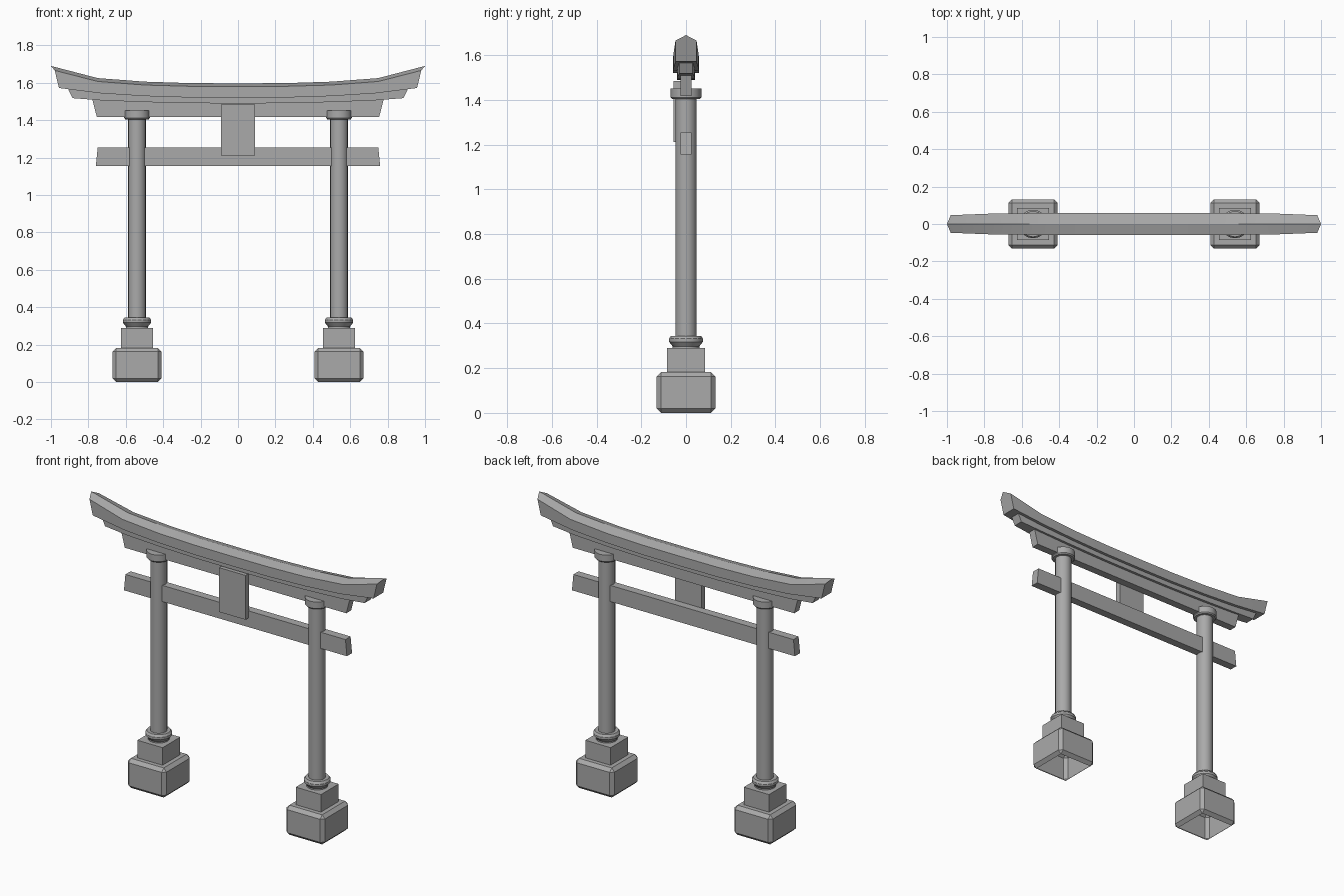
import bpy, bmesh, math

cube = bpy.data.objects.get("Cube")
if cube:
    bpy.data.objects.remove(cube, do_unlink=True)

stone = bpy.data.materials.new("stone_grey")
stone.use_nodes = True
GREY = (0.4, 0.4, 0.4, 1)
stone.diffuse_color = GREY
stone.node_tree.nodes["Principled BSDF"].inputs["Base Color"].default_value = GREY


def finish(name, bm, smooth=False):
    bmesh.ops.recalc_face_normals(bm, faces=bm.faces)
    mesh = bpy.data.meshes.new(name)
    bm.to_mesh(mesh)
    bm.free()
    mesh.materials.append(stone)
    obj = bpy.data.objects.new(name, mesh)
    bpy.context.collection.objects.link(obj)
    if smooth:
        bpy.ops.object.select_all(action='DESELECT')
        obj.select_set(True)
        bpy.context.view_layer.objects.active = obj
        bpy.ops.object.shade_smooth_by_angle(angle=math.radians(30))
    return obj


def loft(name, rings, smooth=False, caps=True):
    """Skin a series of closed rings of points."""
    bm = bmesh.new()
    rows = [[bm.verts.new(p) for p in ring] for ring in rings]
    n = len(rows[0])
    for a, b in zip(rows, rows[1:]):
        for i in range(n):
            j = (i + 1) % n
            bm.faces.new((a[i], a[j], b[j], b[i]))
    if caps:
        bm.faces.new(rows[0])
        bm.faces.new(rows[-1])
    return finish(name, bm, smooth)


def turned(name, x, profile, sides=16):
    """Lathe (radius, height) pairs around a vertical axis."""
    angles = [2 * math.pi * i / sides for i in range(sides)]
    return loft(name, [[(x + r * math.cos(a), r * math.sin(a), z) for a in angles]
                       for r, z in profile], smooth=True)


def block(name, x, half, z0, z1, bevel=0, open_bottom=False):
    bm = bmesh.new()
    bmesh.ops.create_cube(bm, size=1)
    for v in bm.verts:
        v.co = (x + v.co.x * 2 * half, v.co.y * 2 * half, z0 if v.co.z < 0 else z1)
    if bevel:
        bmesh.ops.bevel(bm, geom=bm.edges[:], offset=bevel, segments=1, affect='EDGES')
    if open_bottom:
        under = [f for f in bm.faces if f.calc_center_median().z < z0 + 0.001]
        bmesh.ops.delete(bm, geom=under, context='FACES')
    return finish(name, bm)


def beam(name, low_x, high_x, y0, y1, z0, z1):
    """Straight beam with slanted ends."""
    return loft(name, [[(-low_x, y, z0), (low_x, y, z0), (high_x, y, z1), (-high_x, y, z1)]
                       for y in (y0, y1)])


def curved_beam(name, stations):
    """Ridged beam; station = (ridge x, eave x, bottom x, half width, ridge z, eave z, bottom z)."""
    def ring(s, side):
        rx, ex, bx, w, rz, ez, bz = s
        return [(side * rx, 0, rz), (side * ex, w, ez), (side * bx, w, bz),
                (side * bx, -w, bz), (side * ex, -w, ez)]
    rings = [ring(s, -1) for s in reversed(stations[1:])] + [ring(s, 1) for s in stations]
    return loft(name, rings, smooth=True)


# Two pillars with plinths, collars and capitals
for side, x in (("left", 0.54), ("right", -0.54)):
    block(side + "_plinth", x, 0.132, 0, 0.182, bevel=0.02, open_bottom=True)
    block(side + "_upper_plinth", x, 0.086, 0.18, 0.29)
    turned(side + "_collar", x, [(0.06, 0.288), (0.06, 0.298), (0.076, 0.318),
                                 (0.076, 0.332), (0.067, 0.345)])
    turned(side + "_pillar", x, [(0.048, 0.3), (0.048, 1.42)])
    turned(side + "_capital", x, [(0.063, 1.405), (0.069, 1.412), (0.069, 1.452)])

# Straight cross beams and hanging tablet
beam("lower_tie_beam", 0.76, 0.75, -0.025, 0.025, 1.155, 1.255)
beam("upper_tie_beam", 0.755, 0.78, -0.024, 0.024, 1.418, 1.515)
beam("tablet", 0.09, 0.09, -0.055, -0.022, 1.212, 1.485)

# Curved lintel under the roof beam
curved_beam("curved_lintel", [
    (0, 0, 0, 0.04, 1.54, 1.53, 1.49),
    (0.25, 0.25, 0.25, 0.04, 1.541, 1.531, 1.491),
    (0.5, 0.5, 0.5, 0.04, 1.548, 1.538, 1.497),
    (0.74, 0.74, 0.73, 0.037, 1.562, 1.552, 1.506),
    (0.92, 0.912, 0.885, 0.03, 1.59, 1.575, 1.518)])

# Upswept roof beam
curved_beam("roof_beam", [
    (0, 0, 0, 0.058, 1.597, 1.58, 1.52),
    (0.25, 0.25, 0.25, 0.058, 1.598, 1.581, 1.521),
    (0.5, 0.5, 0.5, 0.058, 1.606, 1.588, 1.529),
    (0.75, 0.75, 0.735, 0.056, 1.625, 1.607, 1.544),
    (1, 0.98, 0.957, 0.047, 1.69, 1.666, 1.572)])
